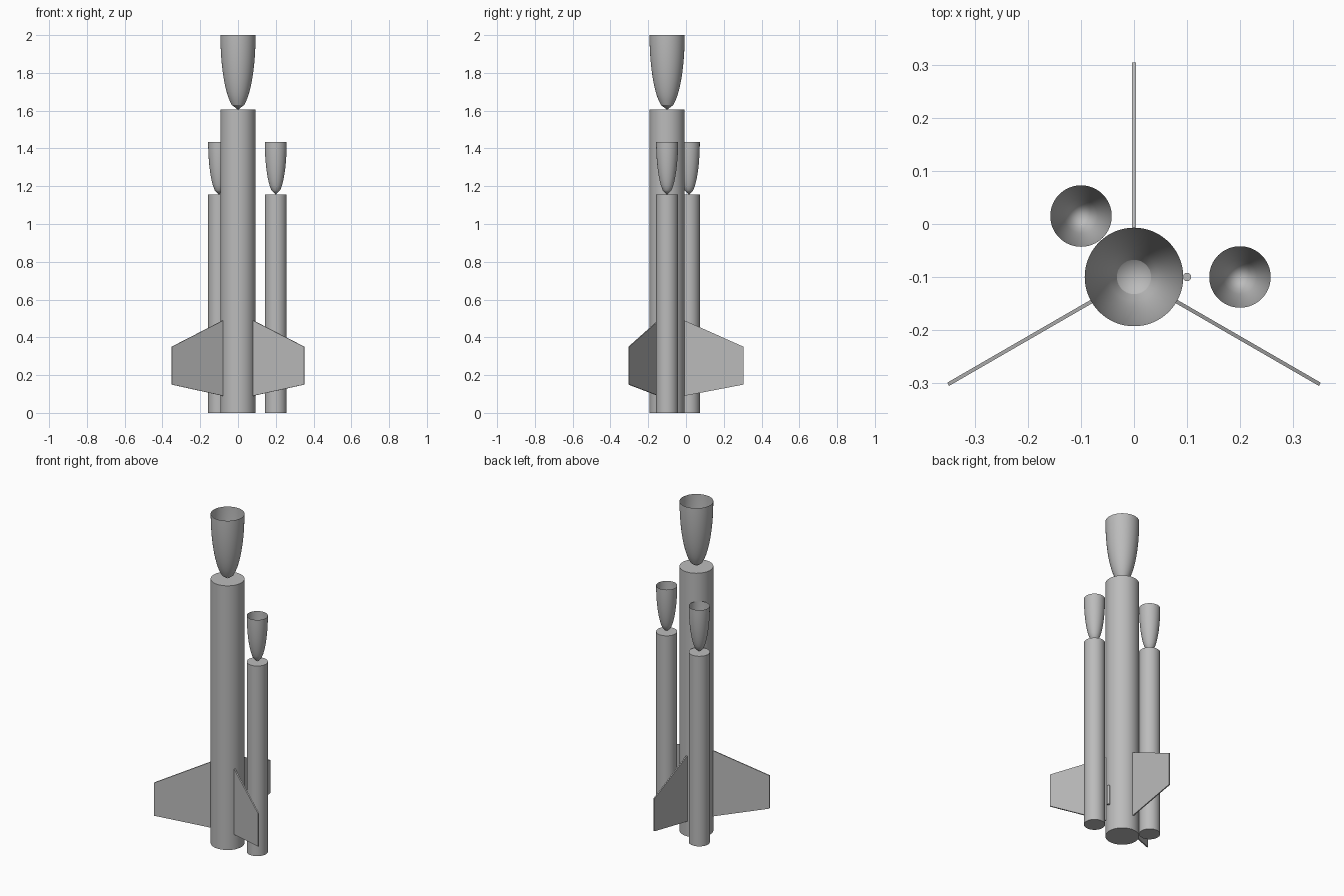
import bpy
import bmesh
from math import sin, cos, pi, sqrt, radians
from mathutils import Matrix

cube = bpy.data.objects.get("Cube")
if cube:
    bpy.data.objects.remove(cube, do_unlink=True)

grey = bpy.data.materials.new("plain_grey")
grey.use_nodes = True
COLOUR = (0.5, 0.5, 0.5, 1)
grey.diffuse_color = COLOUR
grey.node_tree.nodes["Principled BSDF"].inputs["Base Color"].default_value = COLOUR

SIDES = 64
CORE_Y = -0.1
CORE_RADIUS = 0.093


def finish(bm, name, smooth=True):
    bmesh.ops.recalc_face_normals(bm, faces=bm.faces)
    mesh = bpy.data.meshes.new(name)
    bm.to_mesh(mesh)
    bm.free()
    mesh.materials.append(grey)
    obj = bpy.data.objects.new(name, mesh)
    bpy.context.collection.objects.link(obj)
    if smooth:
        bpy.ops.object.select_all(action='DESELECT')
        obj.select_set(True)
        bpy.context.view_layer.objects.active = obj
        bpy.ops.object.shade_smooth_by_angle(angle=radians(25))
    return obj


def tube(name, x, y, radius, bottom, top, sides=SIDES):
    bm = bmesh.new()
    bmesh.ops.create_cone(
        bm, cap_ends=True, segments=sides, radius1=radius, radius2=radius,
        depth=top - bottom,
        matrix=Matrix.Translation((x, y, (bottom + top) / 2)))
    return finish(bm, name)


def open_nose(name, x, y, radius, bottom, top, steps):
    # Elliptical shell standing on its tip, open at the top
    bm = bmesh.new()
    tip = bm.verts.new((x, y, bottom))
    previous = None
    for i in range(1, steps + 1):
        t = i / steps
        r = radius * sqrt(1 - (1 - t) ** 2)
        z = bottom + (top - bottom) * t
        ring = [bm.verts.new((x + r * cos(2 * pi * k / SIDES),
                              y + r * sin(2 * pi * k / SIDES), z))
                for k in range(SIDES)]
        for k in range(SIDES):
            n = (k + 1) % SIDES
            if previous:
                bm.faces.new((previous[k], previous[n], ring[n], ring[k]))
            else:
                bm.faces.new((tip, ring[n], ring[k]))
        previous = ring
    return finish(bm, name)


def fin(name, angle):
    # Flat trapezoid extruded to its thickness, then turned about the core
    outline = [(CORE_RADIUS - 0.002, 0.09), (0.405, 0.15),
               (0.405, 0.35), (CORE_RADIUS - 0.002, 0.49)]
    thickness = 0.007
    bm = bmesh.new()
    face = bm.faces.new([bm.verts.new((r, -thickness / 2, z)) for r, z in outline])
    extruded = bmesh.ops.extrude_face_region(bm, geom=[face])["geom"]
    bmesh.ops.translate(bm, vec=(0, thickness, 0),
                        verts=[g for g in extruded if isinstance(g, bmesh.types.BMVert)])
    bm.transform(Matrix.Translation((0, CORE_Y, 0))
                 @ Matrix.Rotation(radians(angle), 4, 'Z'))
    return finish(bm, name, smooth=False)


# Core rocket
tube("core_body", 0, CORE_Y, CORE_RADIUS, 0, 1.605)
open_nose("core_nose", 0, CORE_Y, CORE_RADIUS, 1.605, 2.0, 16)

# Side boosters
for side, x, y in (("left", 0.2, CORE_Y), ("rear_right", -0.1, 0.015)):
    tube(side + "_booster_body", x, y, 0.058, 0, 1.155)
    open_nose(side + "_booster_nose", x, y, 0.058, 1.155, 1.435, 12)

# Three fins spaced evenly around the core
for label, angle in (("back", 90), ("front_right", 210), ("front_left", 330)):
    fin(label + "_fin", angle)

# Small launch lug on the side of the core
tube("launch_lug", 0.1, CORE_Y, 0.008, 0.165, 0.285, 24)
